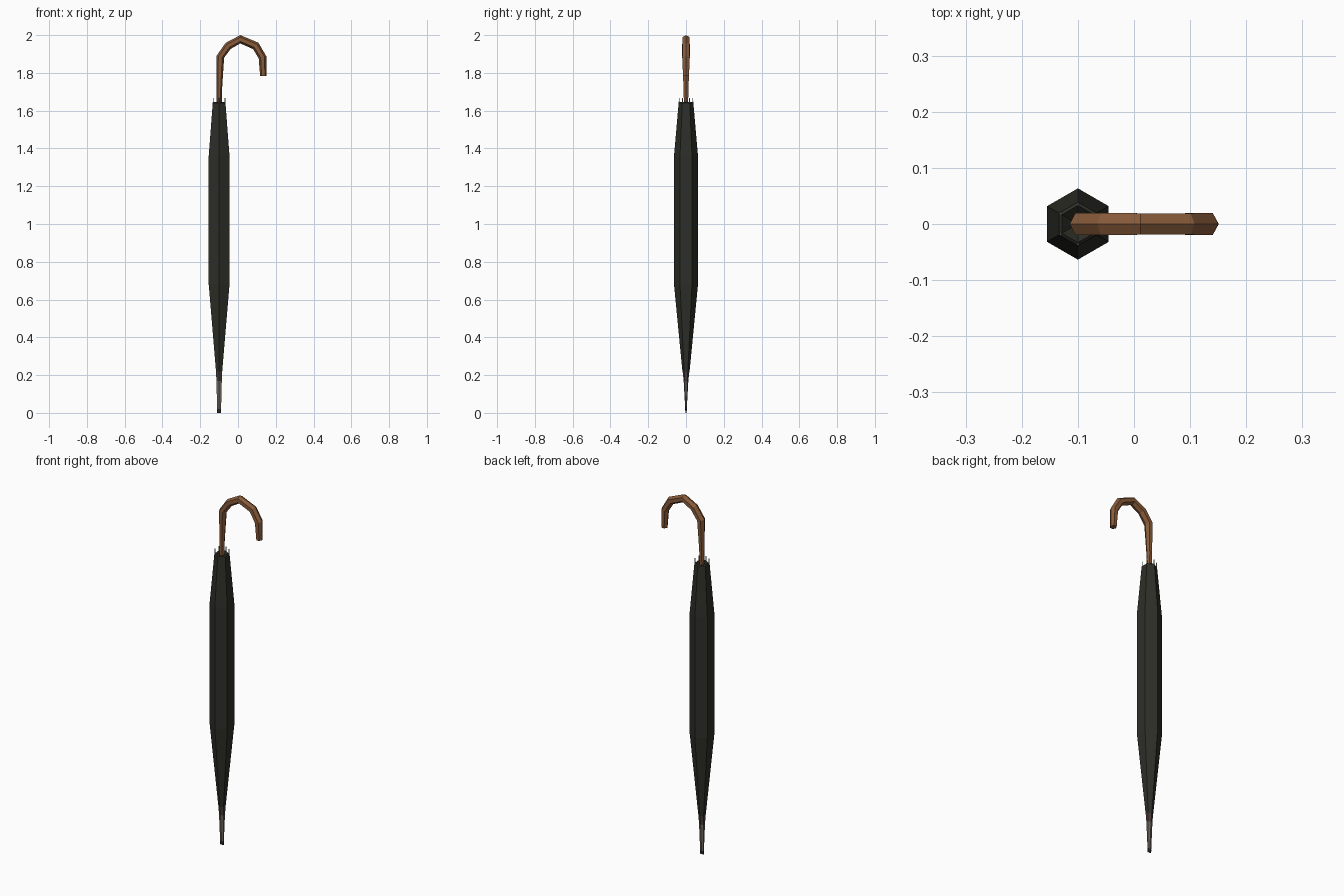
import bpy, bmesh, math
from mathutils import Vector

if "Cube" in bpy.data.objects:
    bpy.data.objects.remove(bpy.data.objects["Cube"])

CX = -0.10  # shaft axis


def material(name, rgb):
    m = bpy.data.materials.new(name)
    m.diffuse_color = (*rgb, 1)
    m.use_nodes = True
    m.node_tree.nodes["Principled BSDF"].inputs["Base Color"].default_value = m.diffuse_color
    return m


canopy_mat = material("dark olive cloth", (0.027, 0.028, 0.021))
wood_mat = material("brown wood", (0.25, 0.105, 0.042))
metal_mat = material("grey metal", (0.15, 0.13, 0.115))
collar_mat = material("dark brown collar", (0.065, 0.045, 0.04))
cap_mat = material("black cap", (0.02, 0.02, 0.018))
rib_mat = material("pale green metal", (0.2, 0.26, 0.21))


def loft(name, rings, mat):
    """Skin a list of equal-length point rings and close both ends."""
    bm = bmesh.new()
    rows = [[bm.verts.new(p) for p in ring] for ring in rings]
    n = len(rows[0])
    for a, b in zip(rows, rows[1:]):
        for i in range(n):
            j = (i + 1) % n
            bm.faces.new((a[i], a[j], b[j], b[i]))
    bm.faces.new(rows[0][::-1])
    bm.faces.new(rows[-1])
    bmesh.ops.recalc_face_normals(bm, faces=bm.faces[:])
    me = bpy.data.meshes.new(name)
    bm.to_mesh(me)
    bm.free()
    me.materials.append(mat)
    ob = bpy.data.objects.new(name, me)
    bpy.context.collection.objects.link(ob)
    return ob


def ring(z, rx, ry=None, x=CX, y=0.0, n=6):
    ry = rx if ry is None else ry
    return [(x + rx * math.cos(math.pi / 2 + 2 * math.pi * i / n),
             y + ry * math.sin(math.pi / 2 + 2 * math.pi * i / n), z) for i in range(n)]


# Folded canopy, with a sunken mouth around the shaft
loft("canopy", [ring(z, r) for z, r in
                [(0.22, 0.019), (0.68, 0.0635), (1.36, 0.0635), (1.64, 0.039),
                 (1.645, 0.033), (1.62, 0.012)]], canopy_mat)

# Collar, tapering ferrule and end cap (wedge that thins in y)
loft("collar", [ring(0.17, 0.0165, 0.0125), ring(0.22, 0.019, 0.018)], collar_mat)
loft("ferrule", [ring(0.02, 0.012, 0.004), ring(0.17, 0.0165, 0.0125)], metal_mat)
loft("end_cap", [ring(0.0, 0.012, 0.003), ring(0.02, 0.0125, 0.0045)], cap_mat)

# Rib tips standing at the canopy corners
for i, (x, y, _) in enumerate(ring(0, 0.036)):
    loft(f"rib_tip_{i + 1}", [ring(1.62, 0.003, x=x, y=y, n=4),
                              ring(1.668, 0.002, x=x, y=y, n=4)], rib_mat)

# Shaft and hooked handle: (x, z, half depth in plane, half width in y)
path = [(-0.100, 1.60, 0.013, 0.012), (-0.099, 1.72, 0.015, 0.015),
        (-0.094, 1.885, 0.021, 0.023), (-0.052, 1.943, 0.021, 0.023),
        (0.012, 1.978, 0.022, 0.022), (0.094, 1.943, 0.022, 0.022),
        (0.130, 1.882, 0.021, 0.023), (0.134, 1.783, 0.017, 0.018)]
pts = [Vector((p[0], 0, p[1])) for p in path]
rings = []
for k, (x, z, d, w) in enumerate(path):
    t = (pts[min(k + 1, len(pts) - 1)] - pts[max(k - 1, 0)]).normalized()
    out = Vector((-t.z, 0, t.x))  # towards the outside of the hook
    rings.append([pts[k] + out * d * math.cos(a) + Vector((0, 1, 0)) * w * math.sin(a)
                  for a in (math.pi / 3 * i for i in range(6))])
loft("hooked_handle", rings, wood_mat)
